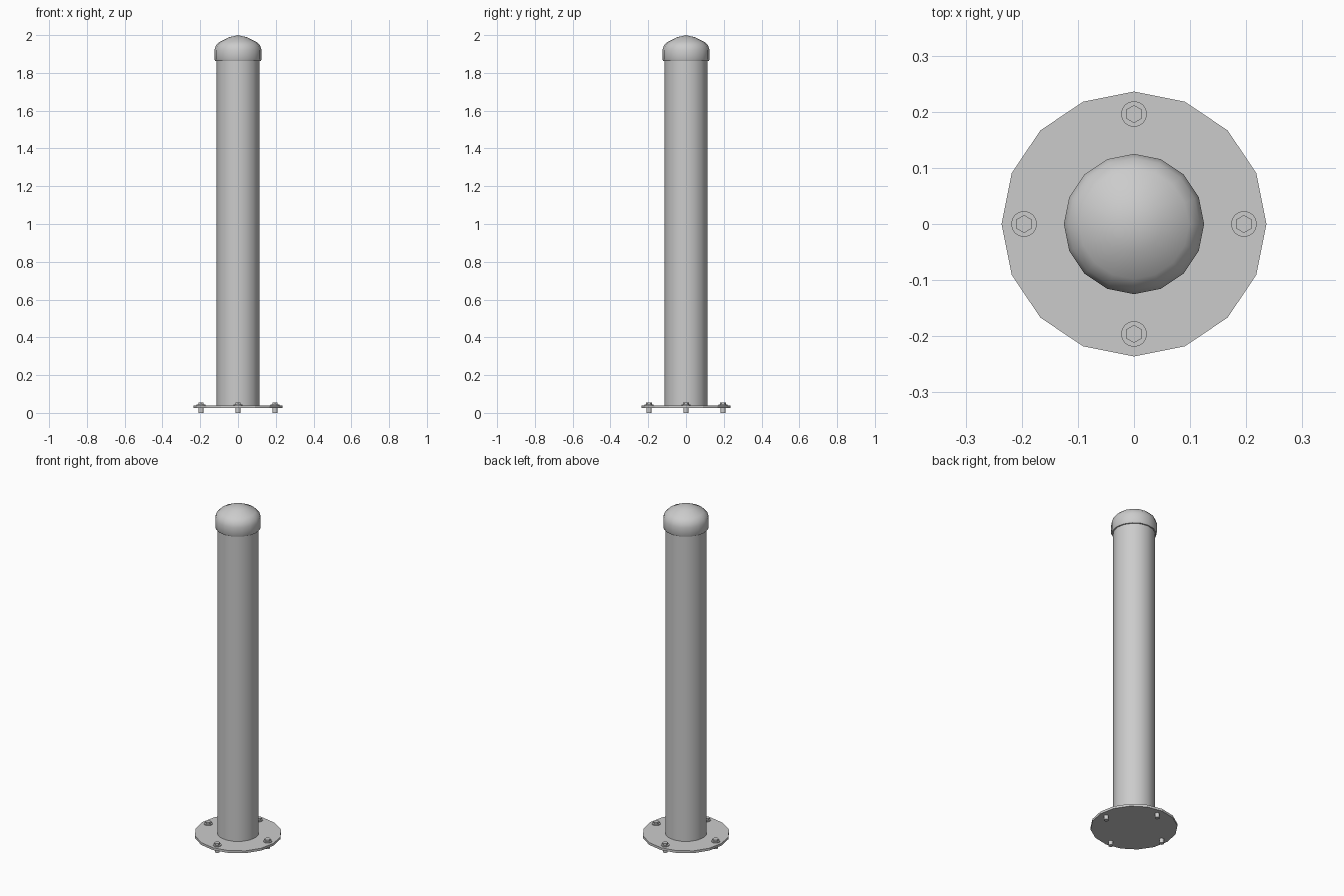
import bpy, bmesh, math

cube = bpy.data.objects.get("Cube")
if cube:
    bpy.data.objects.remove(cube, do_unlink=True)


def make_material(name, value):
    m = bpy.data.materials.new(name)
    m.use_nodes = True
    colour = (value, value, value, 1)
    m.diffuse_color = colour
    m.node_tree.nodes["Principled BSDF"].inputs["Base Color"].default_value = colour
    return m


grey = make_material("painted grey steel", 0.6)


def lathe(name, profile, sides, centre=(0, 0), turn=0.0, smooth=True):
    """Revolve (radius, height) points; a zero radius makes a pole."""
    bm = bmesh.new()
    rings = []
    for r, z in profile:
        count = sides if r > 0 else 1
        rings.append([bm.verts.new((r * math.cos(turn + math.tau * i / sides),
                                    r * math.sin(turn + math.tau * i / sides), z))
                      for i in range(count)])
    for a, b in zip(rings, rings[1:]):
        for i in range(sides):
            j = (i + 1) % sides
            quad = [a[i % len(a)], a[j % len(a)], b[j % len(b)], b[i % len(b)]]
            bm.faces.new(list(dict.fromkeys(quad)))
    for ring in (rings[0], rings[-1]):
        if len(ring) > 1:
            bm.faces.new(ring)
    bmesh.ops.recalc_face_normals(bm, faces=bm.faces)
    mesh = bpy.data.meshes.new(name)
    bm.to_mesh(mesh)
    bm.free()
    mesh.materials.append(grey)
    ob = bpy.data.objects.new(name, mesh)
    ob.location = (centre[0], centre[1], 0)
    bpy.context.collection.objects.link(ob)
    if smooth:
        bpy.ops.object.select_all(action='DESELECT')
        ob.select_set(True)
        bpy.context.view_layer.objects.active = ob
        bpy.ops.object.shade_smooth_by_angle(angle=math.radians(40))
    return ob


# Base flange and post
lathe("base_plate", [(0.236, 0.026), (0.236, 0.04)], 16, smooth=False)
lathe("post", [(0.114, 0.04), (0.114, 1.88)], 16)

# Domed cap with an overhanging rim
lathe("cap", [(0.114, 1.864), (0.121, 1.864), (0.125, 1.872), (0.125, 1.92), (0.117, 1.945),
              (0.098, 1.964), (0.05, 1.988), (0, 2.0)], 16)

# Four anchor bolts: shank, washer and hexagonal head
for side, (x, y) in {"left": (1, 0), "back": (0, 1),
                     "right": (-1, 0), "front": (0, -1)}.items():
    at = (x * 0.196, y * 0.196)
    lathe(side + "_bolt_shank", [(0.0135, 0), (0.0135, 0.04)], 12, at)
    lathe(side + "_bolt_washer", [(0.023, 0.04), (0.023, 0.045)], 16, at)
    lathe(side + "_bolt_head", [(0.016, 0.045), (0.016, 0.056)], 6, at,
          turn=math.pi / 2, smooth=False)
